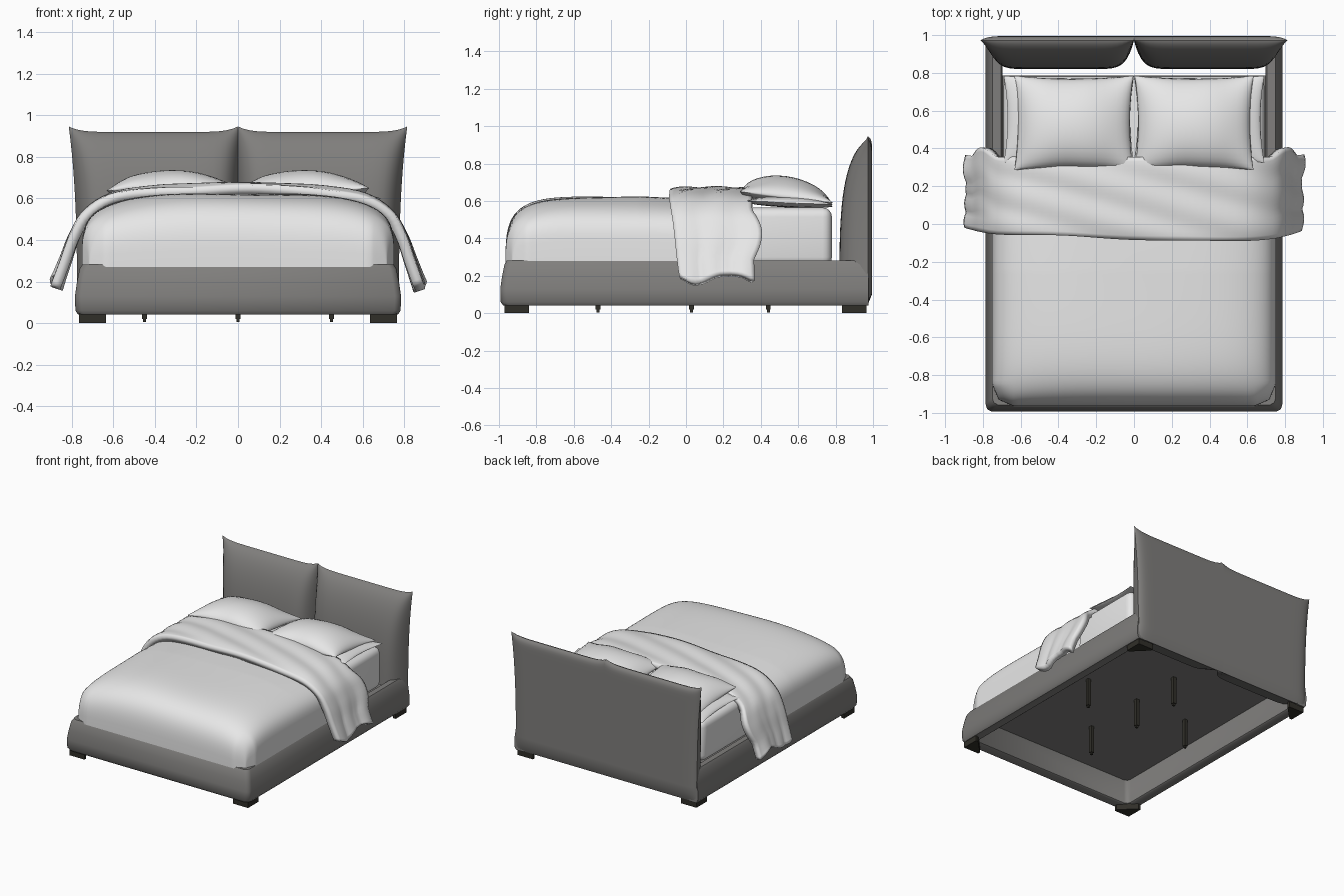
import bpy, bmesh, math
from math import sin, cos, pi

if "Cube" in bpy.data.objects:
    bpy.data.objects.remove(bpy.data.objects["Cube"])


def material(name, col):
    m = bpy.data.materials.new(name)
    m.diffuse_color = (*col, 1)
    m.use_nodes = True
    m.node_tree.nodes["Principled BSDF"].inputs["Base Color"].default_value = m.diffuse_color
    return m


FABRIC = material("grey upholstery", (0.215, 0.21, 0.203))
LINEN = material("pale linen", (0.8, 0.8, 0.8))
BLACK = material("dark feet", (0.03, 0.028, 0.022))


def finish(name, bm, mat, angle=45):
    bmesh.ops.remove_doubles(bm, verts=bm.verts, dist=0.0002)
    bmesh.ops.recalc_face_normals(bm, faces=bm.faces)
    me = bpy.data.meshes.new(name)
    bm.to_mesh(me)
    bm.free()
    me.materials.append(mat)
    ob = bpy.data.objects.new(name, me)
    bpy.context.collection.objects.link(ob)
    bpy.ops.object.select_all(action='DESELECT')
    ob.select_set(True)
    bpy.context.view_layer.objects.active = ob
    bpy.ops.object.shade_smooth_by_angle(angle=math.radians(angle))
    return ob


def grid(bm, nu, nv, f):
    """Add a quad sheet through f(u, v), with u and v from 0 to 1."""
    p = [[bm.verts.new(f(i / nu, j / nv)) for j in range(nv + 1)] for i in range(nu + 1)]
    for i in range(nu):
        for j in range(nv):
            bm.faces.new((p[i][j], p[i + 1][j], p[i + 1][j + 1], p[i][j + 1]))


def box(name, lo, hi, mat, bevel=0.0, seg=3):
    bm = bmesh.new()
    bmesh.ops.create_cube(bm, size=1)
    for v in bm.verts:
        v.co = [(a + b) / 2 + c * (b - a) for a, b, c in zip(lo, hi, v.co)]
    if bevel:
        bmesh.ops.bevel(bm, geom=bm.edges[:], offset=bevel, segments=seg, profile=0.5, affect='EDGES')
    return finish(name, bm, mat)


def lerp_path(pts, t):
    """Smooth (Catmull-Rom) point on an open path, t from 0 to 1."""
    s = t * (len(pts) - 1)
    k = min(int(s), len(pts) - 2)
    s -= k
    g = lambda i: pts[max(0, min(len(pts) - 1, i))]
    return [0.5 * (2 * b + (c - a) * s + (2 * a - 5 * b + 4 * c - d) * s * s + (3 * b - a - 3 * c + d) * s ** 3)
            for a, b, c, d in zip(g(k - 1), g(k), g(k + 1), g(k + 2))]


def ease(u):
    """-1..1, crowded towards both ends."""
    return sin((u - 0.5) * pi)


# Upholstered rails: one padded profile swept round three sides
bm = bmesh.new()
profile = [(0.015, 0.042), (0.002, 0.06), (0, 0.13), (0.01, 0.2), (0.022, 0.26), (0.035, 0.282),
           (0.08, 0.28), (0.09, 0.265), (0.085, 0.05), (0.075, 0.042), (0.015, 0.042)]
half = [(0.785, 0.975), (0.785, -0.955), (0.778, -0.98), (0.755, -0.993)]
path = half + [(-x, y) for x, y in reversed(half)]


def rail(u, v):
    x, y = path[round(u * (len(path) - 1))]
    d, z = profile[round(v * (len(profile) - 1))]
    return (x - math.copysign(d, x), y + (d if y < 0 else 0), z)


grid(bm, len(path) - 1, len(profile) - 1, rail)
bmesh.ops.holes_fill(bm, edges=[e for e in bm.edges if e.is_boundary])
finish("bed_frame", bm, FABRIC)

# Mattress platform
box("platform", (-0.71, -0.93, 0.235), (0.71, 0.785, 0.26), FABRIC)

# Headboard: two padded cushions with one continuous flat back
for side, label in ((-1, "left"), (1, "right")):
    bm = bmesh.new()

    def outline(u, t, side=side):
        w = 0.5 + 0.5 * ease(u)
        c = abs(2 * w - 1)
        x = side * (0.775 + 0.04 * t ** 3) * w
        z = 0.045 + t * (0.875 + 0.027 * c ** 8)
        return x, z, c, w

    def front(u, v):
        t = max(0, sin(v * pi / 2))
        x, z, c, w = outline(u, t)
        d = 0.0 if v == 0 else 0.152 * (1 - c ** 10) * max(0, 1 - t ** 4) ** 0.6
        return (x, 0.972 - d, z)

    def back(u, v):
        t = max(0, sin(v * pi / 2))
        x, z, c, w = outline(u, t)
        e = (1 - w ** 30) * (1 - abs(2 * t - 1) ** 30)
        return (x, 0.972 + 0.023 * e, z)

    grid(bm, 28, 24, front)
    grid(bm, 28, 24, back)
    finish("headboard_cushion_" + label, bm, FABRIC)

# Triangular corner feet and thin centre supports
for sx in (-1, 1):
    for sy in (-1, 1):
        bm = bmesh.new()
        x, y = sx * 0.765, (-0.97 if sy < 0 else 0.965)
        tri = [(x, y), (x - sx * 0.13, y), (x - sx * 0.13, y - sy * 0.02),
               (x - sx * 0.02, y - sy * 0.13), (x, y - sy * 0.13)]
        f = bm.faces.new([bm.verts.new((*p, 0)) for p in tri])
        ext = bmesh.ops.extrude_face_region(bm, geom=[f])
        for v in ext["geom"]:
            if isinstance(v, bmesh.types.BMVert):
                v.co.z = 0.045
        finish("corner_foot", bm, BLACK, 30)
for x, y in ((-0.45, 0.03), (0.45, 0.03), (0, -0.47), (0, 0.44), (0, 0.03)):
    box("support_leg", (x - 0.013, y - 0.013, 0.02), (x + 0.013, y + 0.013, 0.24), BLACK)
    box("support_leg_tip", (x - 0.008, y - 0.008, 0.005), (x + 0.008, y + 0.008, 0.02), BLACK)

# Mattress, seen only at the head end
box("mattress", (-0.69, -0.04, 0.25), (0.69, 0.78, 0.565), LINEN, 0.05, 4)

# Duvet: domed sheet falling steeply at the front and sides
bm = bmesh.new()


def duvet(u, v):
    a = ease(u)
    x = 0.752 * a
    b = cos(v * pi / 2)
    y = -0.2 - 0.765 * b if v < 1 else 0.3
    h = max(0, 1 - abs(a) ** 3) ** 0.2 * max(0, 1 - b ** 6) ** 0.28
    # rounded plan corners at the foot end
    k = max(0, abs(a) - 0.85) * max(0, b - 0.85) / 0.0225
    x -= math.copysign(0.035 * k, x)
    y += 0.035 * k
    wave = 0.004 * sin(7 * x + 4 * y) * h
    return (x, y, 0.262 + (0.362 if v < 1 else 0.335) * h + wave)


grid(bm, 56, 36, duvet)
finish("duvet", bm, LINEN, 60)

# Folded-back band of duvet, draped over both sides
bm = bmesh.new()
drape = [(0.865, 0.185), (0.825, 0.3), (0.785, 0.42), (0.725, 0.525), (0.6, 0.602),
         (0.4, 0.635), (0.2, 0.645), (0, 0.65)]
drape = [(-x, z) for x, z in drape] + drape[-2::-1]


def fold(u, v):
    x, z = lerp_path(drape, u)
    e = abs(2 * u - 1)
    hang = max(0, e - 0.55) / 0.45
    y0 = -0.075 + 0.05 * e ** 2 - 0.015 * sin(3 * x)
    y1 = 0.35 + 0.05 * sin(min(1, hang * 1.4) * pi) + 0.01 * hang
    y = y0 + (y1 - y0) * v
    ripple = sin(v * 13 + 3 * x) * 0.01 * hang
    x += math.copysign(ripple + 0.02 * hang * (v - 0.3), x)
    z += 0.005 * sin(9 * x + 14 * v) - 0.012 * (2 * v - 1) ** 6 * (1 - hang) - 0.025 * hang ** 3 * sin(v * 7)
    return (x, y, z)


grid(bm, 64, 20, fold)
ob = finish("duvet_fold", bm, LINEN, 60)
mod = ob.modifiers.new("thickness", 'SOLIDIFY')
mod.thickness = 0.05
mod.offset = 0


# Pillows: pinched corners, thin seam, plump middle
def pillow(name, cx, cy, cz, w, l, up, down, tilt):
    bm = bmesh.new()
    for h in (up, -down):
        def f(u, v, h=h):
            a, b = ease(u), ease(v)
            x = cx + a * w / 2 * (1 - 0.06 * (1 - b * b))
            y = cy + b * l / 2 * (1 - 0.07 * (1 - a * a))
            k = ((1 - a * a) * (1 - b * b)) ** 0.55 if abs(a) < 0.9999 and abs(b) < 0.9999 else 0
            return (x, y, cz + tilt * b + h * k + 0.006 * sin(8 * a) * (1 - k))
        grid(bm, 22, 18, f)
    finish(name, bm, LINEN, 80)


for sx in (-1, 1):
    pillow("lower_pillow", sx * 0.345, 0.555, 0.585, 0.69, 0.46, 0.06, 0.02, -0.01)
    pillow("upper_pillow", sx * 0.318, 0.535, 0.615, 0.63, 0.5, 0.118, 0.04, -0.03)
